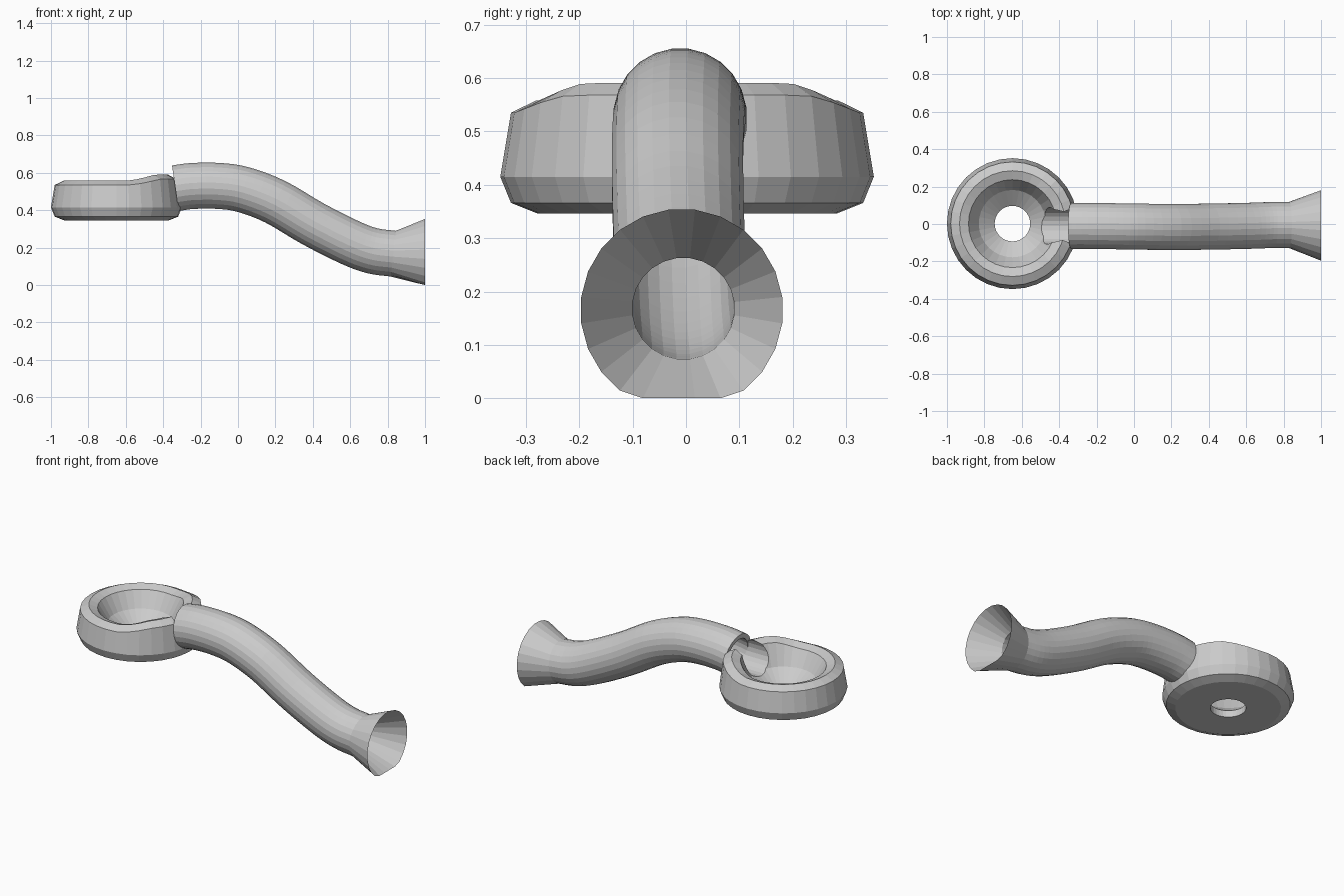
import bpy, bmesh, math
from mathutils import Vector

if "Cube" in bpy.data.objects:
    bpy.data.objects.remove(bpy.data.objects["Cube"])

grey = bpy.data.materials.new("light grey")
grey.use_nodes = True
colour = (0.6, 0.6, 0.6, 1)
grey.diffuse_color = colour
grey.node_tree.nodes["Principled BSDF"].inputs["Base Color"].default_value = colour

SIDES = 24


def skin_rings(name, rings):
    """Join rings of points, last back to first, into a closed ring-shaped solid."""
    bm = bmesh.new()
    loops = [[bm.verts.new(p) for p in ring] for ring in rings]
    for a, b in zip(loops, loops[1:] + loops[:1]):
        for i in range(len(a)):
            j = (i + 1) % len(a)
            bm.faces.new((a[i], a[j], b[j], b[i]))
    bmesh.ops.recalc_face_normals(bm, faces=bm.faces)
    mesh = bpy.data.meshes.new(name)
    bm.to_mesh(mesh)
    bm.free()
    mesh.materials.append(grey)
    obj = bpy.data.objects.new(name, mesh)
    bpy.context.collection.objects.link(obj)
    return obj


def spline(points, steps):
    """Smooth path through the points."""
    pts = [2 * points[0] - points[1]] + points + [2 * points[-1] - points[-2]]
    path = []
    for a, b, c, d in zip(pts, pts[1:], pts[2:], pts[3:]):
        for k in range(steps):
            t = k / steps
            path.append(b + (c - a) * t / 2 + (2 * a - 5 * b + 4 * c - d) * t * t / 2
                        + (3 * b - a - 3 * c + d) * t ** 3 / 2)
    return path + [points[-1]]


def section(centre, tangent, radius):
    """Ring of points square to a path running in the xz plane."""
    side = Vector((0, 1, 0))
    up = tangent.cross(side).normalized()
    if up.z < 0:
        up = -up
    ring = []
    for i in range(SIDES):
        a = math.tau * (i + 0.5) / SIDES
        ring.append(centre + radius * (math.cos(a) * side + math.sin(a) * up))
    return ring


# Curved hollow pipe with a flared mouth
route = [(-0.335, -0.01, 0.518), (-0.24, -0.01, 0.53), (-0.1, -0.012, 0.53),
         (0.03, -0.014, 0.51), (0.2, -0.016, 0.445), (0.4, -0.014, 0.328),
         (0.6, -0.01, 0.227), (0.72, -0.006, 0.183), (0.83, -0.005, 0.168)]
path = spline([Vector(p) for p in route], 4)
tangents = [path[min(i + 1, len(path) - 1)] - path[max(i - 1, 0)] for i in range(len(path))]
outer = [section(p, t, 0.124) for p, t in zip(path, tangents)]
inner = [section(p, t, 0.096) for p, t in zip(path, tangents)]
mouth = section(Vector((1, -0.008, 0.165)), Vector((1, 0, 0)), 0.19)
for p in mouth:
    p.z = max(p.z, 0)
skin_rings("curved_pipe", outer + [mouth] + inner[::-1])

# Bowl with a drain hole and a lip that rises beside the pipe
profile = [(0.095, 0.346), (0.28, 0.346), (0.33, 0.366), (0.35, 0.415), (0.33, 0.535),
           (0.283, 0.558), (0.235, 0.54), (0.18, 0.45), (0.095, 0.385)]
rings = []
for r, z in profile:
    ring = []
    for i in range(32):
        a = math.tau * i / 32
        away = abs(math.atan2(math.sin(a), math.cos(a)))
        lift = 0.033 * min(1, max(0, (1.3 - away) / 0.55)) if z > 0.5 else 0
        ring.append(Vector((-0.65 + r * math.cos(a), 0.002 + r * math.sin(a), z + lift)))
    rings.append(ring)
bowl = skin_rings("bowl", rings)

# Channel from the pipe into the bowl
bpy.ops.mesh.primitive_cylinder_add(vertices=SIDES, radius=0.098, depth=0.36,
                                    location=(-0.4, -0.01, 0.53),
                                    rotation=(0, math.pi / 2, 0))
cutter = bpy.context.object
cutter.name = "channel_cutter"
cutter.hide_render = True
cutter.data.materials.append(grey)
cut = bowl.modifiers.new("channel", "BOOLEAN")
cut.operation = "DIFFERENCE"
cut.solver = "EXACT"
cut.object = cutter
bpy.context.view_layer.objects.active = bowl
bpy.ops.object.modifier_apply(modifier=cut.name)
bpy.data.objects.remove(cutter)
